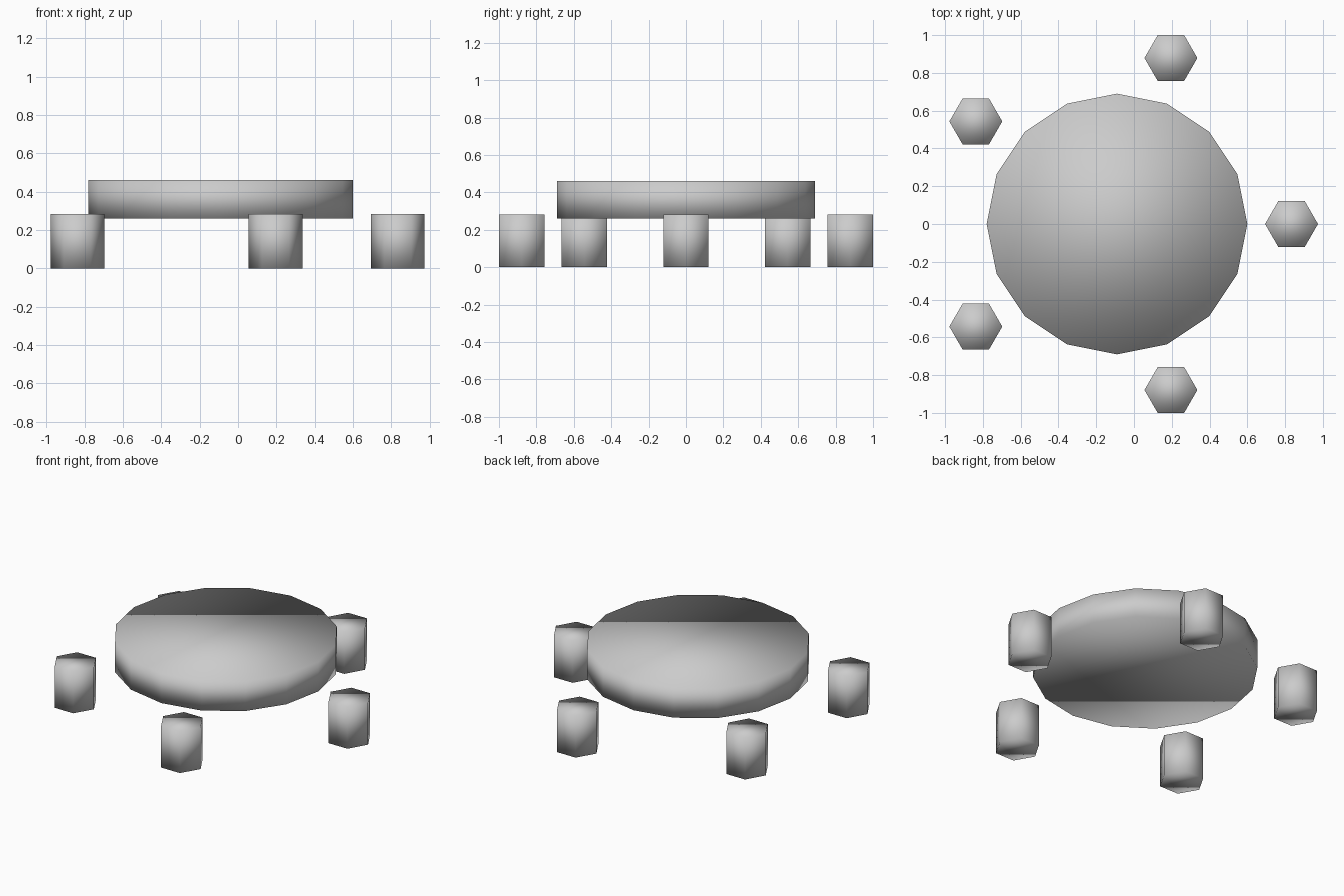
import bpy
from math import cos, sin, tau

if "Cube" in bpy.data.objects:
    bpy.data.objects.remove(bpy.data.objects["Cube"])

CENTRE_X = -0.09


def prism(name, sides, radius, x, y, z0, z1):
    """Closed, smooth-shaded prism with a corner pointing along +x."""
    ring = [(x + radius * cos(tau * i / sides), y + radius * sin(tau * i / sides))
            for i in range(sides)]
    verts = [(px, py, z) for z in (z0, z1) for px, py in ring]
    faces = [tuple(reversed(range(sides))), tuple(range(sides, 2 * sides))]
    for i in range(sides):
        j = (i + 1) % sides
        faces.append((i, j, sides + j, sides + i))
    mesh = bpy.data.meshes.new(name)
    mesh.from_pydata(verts, [], faces)
    mesh.shade_smooth()
    obj = bpy.data.objects.new(name, mesh)
    bpy.context.collection.objects.link(obj)
    return obj


# Round table slab
prism("table_top", 16, 0.69, CENTRE_X, 0, 0.26, 0.46)

# Five hexagonal stools in a ring around the table
for k in range(5):
    a = tau * k / 5
    prism(f"stool_{k + 1}", 6, 0.14,
          CENTRE_X + 0.924 * cos(a), 0.924 * sin(a), 0, 0.283)
